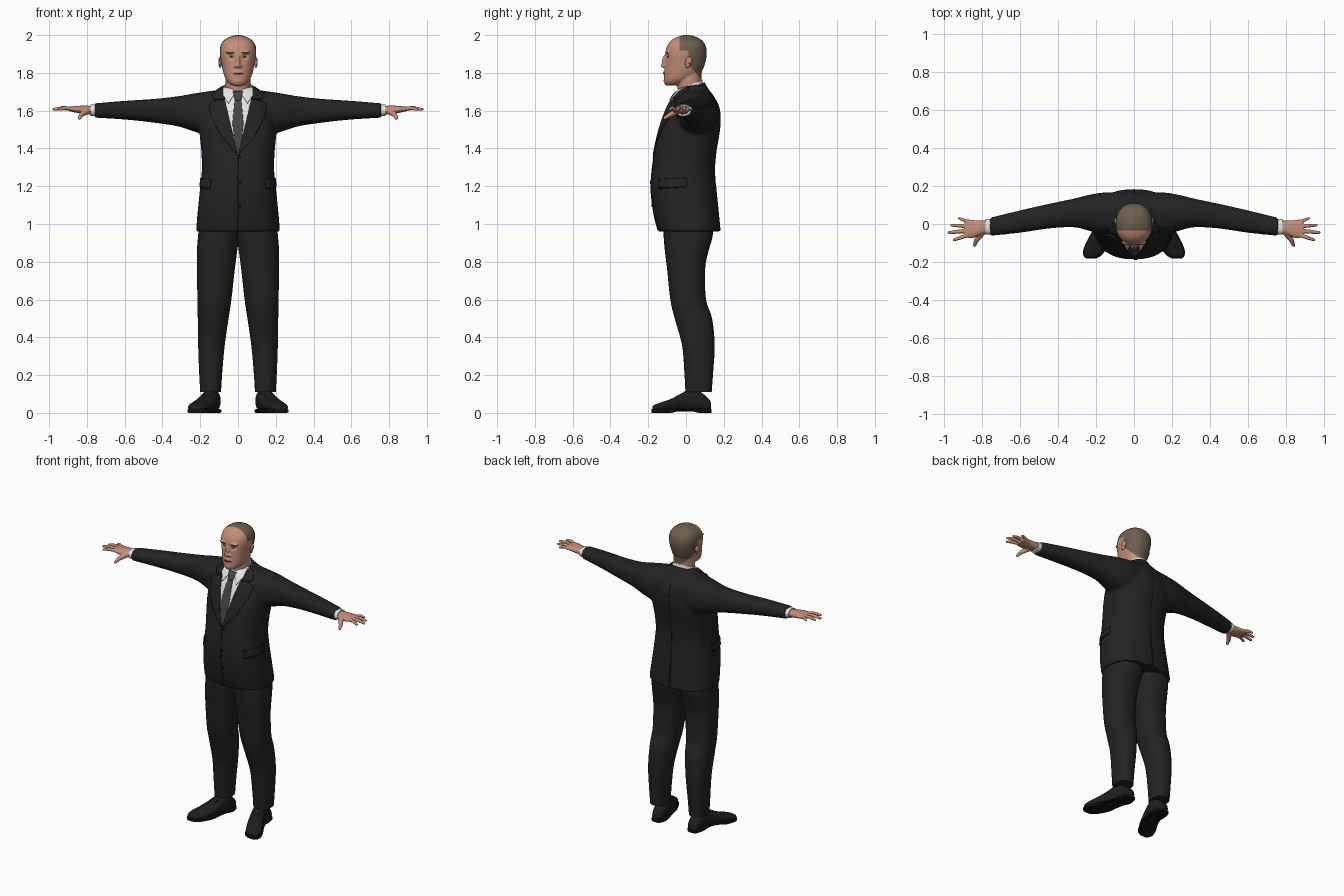
import bpy, bmesh
from math import sin, cos, pi, exp
from mathutils import Vector, Matrix
from mathutils.bvhtree import BVHTree

if "Cube" in bpy.data.objects:
    bpy.data.objects.remove(bpy.data.objects["Cube"])


def material(name, r, g, b):
    m = bpy.data.materials.new(name)
    m.use_nodes = True
    m.diffuse_color = (r, g, b, 1)
    m.node_tree.nodes["Principled BSDF"].inputs["Base Color"].default_value = (r, g, b, 1)
    return m


SUIT = material("charcoal suit", .017, .017, .018)
SKIN = material("skin", .56, .27, .19)
HAIR = material("brown hair", .15, .115, .075)
SHIRT = material("white shirt", .78, .78, .8)
TIE = material("grey tie", .06, .06, .065)
LEATHER = material("black leather", .014, .013, .013)
SEAM = material("dark seam", .006, .006, .006)
LIPS = material("lips", .4, .16, .12)
EYES = material("dark eyes", .05, .03, .025)
made = []


def finish(name, bm, mats, mirror=False):
    me = bpy.data.meshes.new(name)
    bm.to_mesh(me)
    bm.free()
    ob = bpy.data.objects.new(name, me)
    bpy.context.collection.objects.link(ob)
    for m in mats:
        me.materials.append(m)
    if mirror:
        ob.modifiers.new("mirror", 'MIRROR')
    made.append(ob)
    return ob


def loft(bm, axis, rows, power=2.3, n=32, steps=4):
    """Superellipse skin along an axis; rows are (pos, lo, hi, lo, hi)."""
    fine = []
    for i in range(len(rows) - 1):
        p = [Vector(rows[min(max(j, 0), len(rows) - 1)]) for j in range(i - 1, i + 3)]
        for s in range(steps):
            t = s / steps
            fine.append(.5 * (2 * p[1] + (p[2] - p[0]) * t
                        + (2 * p[0] - 5 * p[1] + 4 * p[2] - p[3]) * t * t
                        + (3 * p[1] - p[0] - 3 * p[2] + p[3]) * t ** 3))
    fine.append(Vector(rows[-1]))
    a, b = [k for k in range(3) if k != axis]
    rings = []
    for pos, l1, h1, l2, h2 in fine:
        ring = []
        for k in range(n):
            c, s = cos(2 * pi * k / n), sin(2 * pi * k / n)
            co = Vector()
            co[axis] = pos
            co[a] = (l1 + h1) / 2 + (h1 - l1) / 2 * abs(c) ** (2 / power) * (1 if c > 0 else -1)
            co[b] = (l2 + h2) / 2 + (h2 - l2) / 2 * abs(s) ** (2 / power) * (1 if s > 0 else -1)
            ring.append(bm.verts.new(co))
        rings.append(ring)
    faces = [bm.faces.new((q[k], q[(k + 1) % n], r[(k + 1) % n], r[k]))
             for q, r in zip(rings, rings[1:]) for k in range(n)]
    faces += [bm.faces.new(rings[0]), bm.faces.new(rings[-1])]
    bmesh.ops.recalc_face_normals(bm, faces=faces)
    return bm


def ball(bm, centre, size):
    m = Matrix.Translation(centre) @ Matrix.Diagonal((*size, 1))
    bmesh.ops.create_uvsphere(bm, u_segments=20, v_segments=12, radius=1, matrix=m)


def capsule(bm, a, b, r1, r2):
    a, b = Vector(a), Vector(b)
    turn = (b - a).to_track_quat('Z', 'Y').to_matrix().to_4x4()
    bmesh.ops.create_cone(bm, cap_ends=True, segments=14, radius1=r1, radius2=r2,
                          depth=(b - a).length, matrix=Matrix.Translation((a + b) / 2) @ turn)
    ball(bm, a, (r1,) * 3)
    ball(bm, b, (r2,) * 3)


def fuse(ob, voxel, rounds):
    """Blend overlapping solids into one smooth skin."""
    rm = ob.modifiers.new("remesh", 'REMESH')
    rm.mode, rm.voxel_size = 'VOXEL', voxel
    sm = ob.modifiers.new("smooth", 'SMOOTH')
    sm.factor, sm.iterations = .5, rounds
    dg = bpy.context.evaluated_depsgraph_get()
    me = bpy.data.meshes.new_from_object(ob.evaluated_get(dg))
    ob.modifiers.clear()
    mats = list(ob.data.materials)
    ob.data = me
    me.materials.clear()
    for m in mats:
        me.materials.append(m)


def surface(ob):
    bm = bmesh.new()
    bm.from_mesh(ob.data)
    tree = BVHTree.FromBMesh(bm)
    bm.free()
    return tree


def drape(name, tree, outline, mat, lift, side='front', mirror=False, grid=.012):
    """Lay a flat outline on a surface as a thin plate."""
    place = {'front': lambda a, b: Vector((a, -1, b)), 'back': lambda a, b: Vector((a, 1, b)),
             'left': lambda a, b: Vector((1, a, b))}[side]
    ray = {'front': Vector((0, 1, 0)), 'back': Vector((0, -1, 0)), 'left': Vector((-1, 0, 0))}[side]
    bm = bmesh.new()
    bm.faces.new([bm.verts.new(place(a, b)) for a, b in outline])
    bmesh.ops.triangulate(bm, faces=bm.faces[:])
    for k in ((1, 2) if side == 'left' else (0, 2)):
        lo, hi = min(v.co[k] for v in bm.verts), max(v.co[k] for v in bm.verts)
        for i in range(1, int((hi - lo) / grid) + 1):
            co, no = Vector(), Vector()
            co[k], no[k] = lo + i * grid, 1
            bmesh.ops.bisect_plane(bm, geom=bm.verts[:] + bm.edges[:] + bm.faces[:],
                                   plane_co=co, plane_no=no)
    missed = []
    for v in bm.verts:
        hit, normal, _, _ = tree.ray_cast(v.co, ray)
        if hit is None:
            missed.append(v)
        else:
            v.co = hit + normal * lift
    bmesh.ops.delete(bm, geom=missed, context='VERTS')
    bm.normal_update()
    bmesh.ops.reverse_faces(bm, faces=[f for f in bm.faces if f.normal.dot(ray) > 0])
    ob = finish(name, bm, [mat], mirror)
    so = ob.modifiers.new("thickness", 'SOLIDIFY')
    so.thickness, so.offset = lift + .002, -1


def oval(x, z, w, h):
    return [(x + w * cos(k * pi / 8), z + h * sin(k * pi / 8)) for k in range(16)]


# Jacket: torso and both sleeves blended together
bm = bmesh.new()
loft(bm, 2, [(z, -w, w, f, b) for z, w, f, b in (
    (.96, .222, -.147, .182), (1.04, .216, -.168, .174), (1.13, .207, -.182, .165),
    (1.2, .2, -.186, .158), (1.29, .191, -.18, .153), (1.38, .194, -.166, .16),
    (1.47, .202, -.147, .175), (1.54, .202, -.127, .183), (1.61, .19, -.1, .178),
    (1.66, .165, -.073, .158), (1.7, .12, -.043, .13), (1.735, .08, 0, .1))], 2.4, 48)
for s in (1, -1):
    loft(bm, 0, [(s * x, f, b, lo, hi) for x, f, b, lo, hi in (
        (.08, -.07, .168, 1.47, 1.713), (.16, -.058, .166, 1.47, 1.702),
        (.24, -.035, .153, 1.492, 1.69), (.32, -.017, .133, 1.517, 1.676),
        (.45, -.024, .106, 1.537, 1.662), (.6, -.046, .072, 1.553, 1.652),
        (.76, -.063, .033, 1.563, 1.639))])
jacket = finish("jacket", bm, [SUIT])
fuse(jacket, .009, 5)
cloth = surface(jacket)

# Shirt front, tie, lapels, pockets, buttons and seams
drape("shirt_front", cloth, [(0, 1.365), (.07, 1.655), (.08, 1.725), (-.08, 1.725), (-.07, 1.655)],
      SHIRT, .003)
drape("tie_blade", cloth, [(0, 1.37), (.02, 1.44), (.029, 1.53), (.017, 1.665),
                           (-.017, 1.665), (-.029, 1.53), (-.02, 1.44)], TIE, .007)
drape("tie_knot", cloth, [(.015, 1.65), (.026, 1.695), (-.026, 1.695), (-.015, 1.65)], TIE, .012)
drape("collar_wing", cloth, [(.012, 1.695), (.05, 1.635), (.078, 1.68), (.075, 1.72), (.03, 1.71)],
      SHIRT, .009, mirror=True)
drape("lapel", cloth, [(.001, 1.365), (.035, 1.5), (.068, 1.655), (.115, 1.652), (.152, 1.635),
                       (.14, 1.57), (.085, 1.46)], SUIT, .008, mirror=True)
drape("jacket_collar_front", cloth, [(.068, 1.66), (.08, 1.725), (.105, 1.708), (.135, 1.685),
                                     (.128, 1.66)], SUIT, .008, mirror=True)
drape("front_seam", cloth, [(-.002, .965), (.002, .965), (.002, 1.365), (-.002, 1.365)], SEAM, .002)
for i, z in enumerate((1.355, 1.22, 1.1)):
    drape(f"button_{i + 1}", cloth, oval(.008, z, .009, .009), SEAM, .005)
drape("pocket_shadow", cloth, [(-.145, 1.185), (.005, 1.195), (.005, 1.247), (-.145, 1.237)],
      SEAM, .002, 'left', True)
drape("pocket_flap", cloth, [(-.142, 1.191), (.001, 1.201), (.001, 1.243), (-.142, 1.233)],
      SUIT, .005, 'left', True)
drape("back_seam", cloth, [(-.0015, 1.2), (.0015, 1.2), (.0015, 1.66), (-.0015, 1.66)],
      SEAM, .001, 'back')
drape("back_vent", cloth, [(-.003, .965), (.003, .965), (.003, 1.2), (-.003, 1.2)], SEAM, .002, 'back')

# Collars around the neck, higher at the back
for name, rows, mat, cut in (
        ("shirt_collar", [(1.67, -.083, .083, -.055, .097), (1.735, -.071, .071, -.05, .086)], SHIRT, -1),
        ("jacket_collar_back", [(1.65, -.115, .115, -.06, .128), (1.715, -.083, .083, -.05, .098)], SUIT, .01)):
    bm = loft(bmesh.new(), 2, rows, 2.1)
    bmesh.ops.bisect_plane(bm, geom=bm.verts[:] + bm.edges[:] + bm.faces[:],
                           plane_co=(0, cut, 0), plane_no=(0, -1, 0), clear_outer=True)
    for v in bm.verts:
        v.co.z += (v.co.y - .02) * .45
    finish(name, bm, [mat])

# Head and neck with nose, brow and chin
bm = bmesh.new()
loft(bm, 2, [(z, -w, w, f, b) for z, w, f, b in (
    (1.733, .025, -.108, -.05), (1.748, .05, -.115, .0), (1.775, .069, -.116, .05),
    (1.81, .08, -.114, .085), (1.85, .088, -.111, .101), (1.9, .096, -.11, .11),
    (1.94, .094, -.101, .105), (1.97, .077, -.08, .087), (1.99, .046, -.047, .055),
    (2.0, .012, -.014, .02))], 2.2)
loft(bm, 2, [(1.64, -.068, .068, -.04, .08), (1.74, -.066, .066, -.046, .08),
             (1.82, -.068, .068, -.06, .085)], 2.1)
ball(bm, (0, -.116, 1.862), (.011, .011, .03))
ball(bm, (0, -.121, 1.839), (.013, .013, .012))
ball(bm, (0, -.104, 1.758), (.026, .015, .018))
ball(bm, (0, -.107, 1.8), (.03, .013, .016))
for s in (1, -1):
    ball(bm, (s * .013, -.113, 1.835), (.01, .011, .009))
    ball(bm, (s * .034, -.096, 1.911), (.032, .016, .01))
head = finish("head", bm, [SKIN, HAIR])
fuse(head, .004, 4)
bm = bmesh.new()
bm.from_mesh(head.data)
for v in bm.verts:  # eye sockets
    if v.co.y < -.04:
        d = (abs(v.co.x) - .036) ** 2 + (v.co.z - 1.887) ** 2
        v.co.y += .01 * exp(-d / .00025)
# Hair takes the crown, the sides behind the temples and the nape
nape = Vector((0, .75, .66))
for co, no in (((0, -.035, 0), (0, 1, 0)), ((0, .012, 0), (0, 1, 0)),
               ((0, 0, 1.918), (0, 0, 1)), ((0, .03, 1.825), nape)):
    bmesh.ops.bisect_plane(bm, geom=bm.verts[:] + bm.edges[:] + bm.faces[:], plane_co=co, plane_no=no)
for f in bm.faces:
    c = f.calc_center_median()
    behind = (c - Vector((0, .03, 1.825))).dot(nape) > 0
    f.material_index = int((c.y > -.035 and c.z > 1.918)
                           or (c.y > .012 and behind and c.z > 1.755))
    f.smooth = True
bm.to_mesh(head.data)
bm.free()
face = surface(head)
drape("eyebrow", face, oval(.037, 1.908, .021, .0035), HAIR, .0015, mirror=True, grid=.005)
drape("eye_white", face, oval(.036, 1.886, .014, .005), SHIRT, .001, mirror=True, grid=.005)
drape("eye_iris", face, oval(.036, 1.886, .009, .005), EYES, .002, mirror=True, grid=.005)
drape("mouth", face, oval(0, 1.797, .028, .006), LIPS, .0015, grid=.005)
drape("mouth_line", face, oval(0, 1.797, .027, .0013), EYES, .0022, grid=.005)
bm = bmesh.new()
ball(bm, (0, 0, 0), (.008, .017, .031))
ball(bm, (.003, .005, .008), (.009, .014, .018))
bm.transform(Matrix.Translation((.094, .012, 1.857)) @ Matrix.Rotation(.3, 4, 'Z')
             @ Matrix.Rotation(-.2, 4, 'X'))
finish("ear", bm, [SKIN], True)

# Cuffs and hands
finish("shirt_cuff", loft(bmesh.new(), 0, [(.74, -.056, .027, 1.57, 1.633),
                                           (.782, -.056, .025, 1.572, 1.632)]), [SHIRT], True)
bm = loft(bmesh.new(), 0, [(.76, -.046, .018, 1.58, 1.624), (.81, -.058, .018, 1.582, 1.627),
                           (.85, -.074, .021, 1.588, 1.625), (.892, -.07, .026, 1.597, 1.621)])
for y, tx, ty, r in ((-.06, .948, -.084, .0105), (-.036, .975, -.045, .011),
                     (-.011, .96, -.006, .0105), (.014, .922, .03, .009)):
    mid = (.88 + (tx - .88) * .5, y + (ty - y) * .5, 1.614)
    capsule(bm, (.88, y, 1.61), mid, r, r)
    capsule(bm, mid, (tx, ty, 1.607), r, r * .72)
capsule(bm, (.8, -.045, 1.598), (.83, -.085, 1.578), .018, .013)
capsule(bm, (.83, -.085, 1.578), (.84, -.112, 1.561), .013, .009)
hand = finish("hand", bm, [SKIN])
fuse(hand, .0035, 3)
hand.modifiers.new("mirror", 'MIRROR')

# Trousers
finish("trouser_leg", loft(bmesh.new(), 2, [
    (1.0, -.01, .205, -.12, .145), (.93, -.006, .212, -.118, .14), (.86, .004, .217, -.112, .12),
    (.76, .017, .217, -.1, .101), (.6, .035, .215, -.083, .106), (.5, .05, .213, -.06, .138),
    (.36, .07, .211, -.021, .152), (.22, .083, .206, -.009, .144), (.11, .09, .2, -.003, .136)],
    2.3, 36), [SUIT], True)

# Shoes with soles and laces, toes turned outward
last = [(.133, .115, .155, .05), (.12, .1, .168, .075), (.07, .092, .18, .115), (.02, .098, .19, .125),
        (-.03, .11, .212, .1), (-.08, .128, .24, .074), (-.13, .152, .262, .056),
        (-.163, .176, .262, .045), (-.178, .205, .248, .034)]
finish("shoe", loft(bmesh.new(), 1, [(y, a, b, .008, h) for y, a, b, h in last], 2.4), [LEATHER], True)
finish("sole", loft(bmesh.new(), 1, [(y * 1.02, a - .004, b + .004, .01 if -.05 < y < .03 else 0, .02)
                                     for y, a, b, h in last], 6), [SEAM], True)
bm = bmesh.new()
for y, x, z in ((-.02, .158, .108), (-.035, .163, .1), (-.05, .168, .092)):
    capsule(bm, (x - .022, y, z - .006), (x + .022, y, z - .006), .0035, .0035)
finish("shoe_laces", bm, [LEATHER], True)

# Smooth shading with sharp hems
for ob in bpy.context.selected_objects:
    ob.select_set(False)
for ob in made:
    ob.select_set(True)
bpy.context.view_layer.objects.active = jacket
bpy.ops.object.shade_smooth_by_angle(angle=.8)
